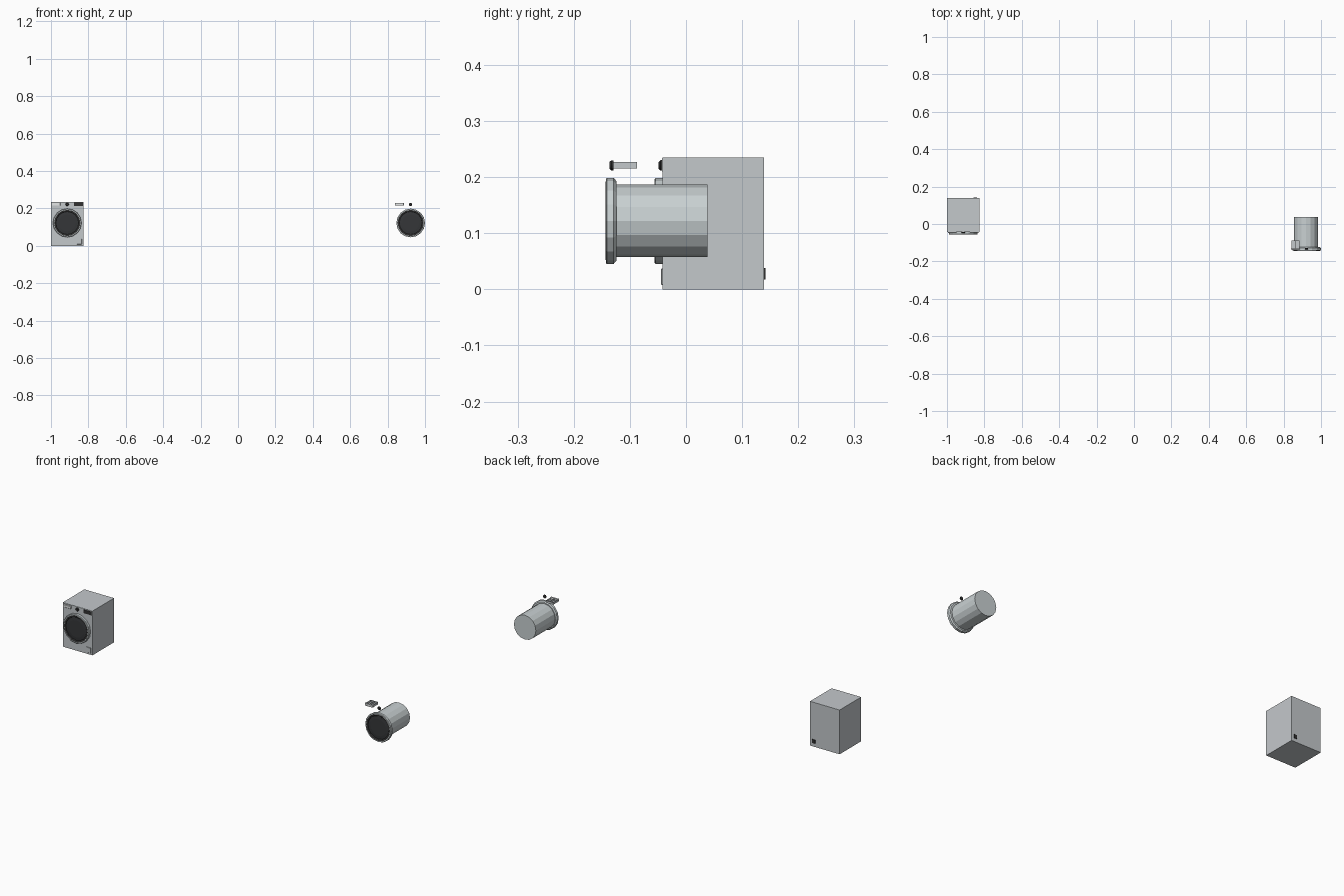
import bpy, bmesh, math

if "Cube" in bpy.data.objects:
    bpy.data.objects.remove(bpy.data.objects["Cube"])


def material(name, rgb):
    m = bpy.data.materials.new(name)
    m.diffuse_color = (*rgb, 1)
    m.use_nodes = True
    m.node_tree.nodes["Principled BSDF"].inputs["Base Color"].default_value = m.diffuse_color
    return m


BODY = material("light_grey_body", (0.55, 0.58, 0.60))
STEEL = material("pale_steel", (0.58, 0.63, 0.64))
WHITE = material("off_white", (0.78, 0.80, 0.80))
DARK = material("charcoal", (0.03, 0.03, 0.03))
GLASS = material("dark_glass", (0.035, 0.037, 0.04))


def finish(bm, name, mat):
    bmesh.ops.recalc_face_normals(bm, faces=bm.faces)
    me = bpy.data.meshes.new(name)
    bm.to_mesh(me)
    bm.free()
    me.materials.append(mat)
    ob = bpy.data.objects.new(name, me)
    bpy.context.collection.objects.link(ob)
    return ob


def box(name, mat, x0, x1, y0, y1, z0, z1, bevel=0.0):
    bm = bmesh.new()
    bmesh.ops.create_cube(bm, size=1)
    for v in bm.verts:
        v.co = (x1 if v.co.x > 0 else x0, y1 if v.co.y > 0 else y0, z1 if v.co.z > 0 else z0)
    ob = finish(bm, name, mat)
    if bevel:
        mod = ob.modifiers.new("bevel", "BEVEL")
        mod.width, mod.segments = bevel, 1
    return ob


def lathe(name, mat, x, z, profile, sides=16):
    """Turn (radius, y) points around an axis along y; radius 0 closes the end."""
    bm = bmesh.new()
    rings = []
    for r, y in profile:
        n = sides if r > 0 else 1
        rings.append([bm.verts.new((x + r * math.cos(2 * math.pi * i / sides), y,
                                    z + r * math.sin(2 * math.pi * i / sides))) for i in range(n)])
    for a, b in zip(rings, rings[1:]):
        for i in range(sides):
            j = (i + 1) % sides
            face = [a[i % len(a)], a[j % len(a)], b[j % len(b)], b[i % len(b)]]
            bm.faces.new(list(dict.fromkeys(face)))
    return finish(bm, name, mat)


def door(prefix, x, y):
    """Round door: pale rim, dark trim step, dark recessed window."""
    z = 0.122
    lathe(prefix + "door_rim", STEEL, x, z,
          [(0.066, y + 0.004), (0.068, y), (0.0745, y), (0.0767, y + 0.002),
           (0.0767, y + 0.014), (0.071, y + 0.019), (0, y + 0.019)])
    lathe(prefix + "door_trim", DARK, x, z,
          [(0.061, y + 0.003), (0.063, y + 0.001), (0.070, y - 0.0004), (0.070, y + 0.006)])
    lathe(prefix + "door_window", GLASS, x, z, [(0, y + 0.002), (0.045, y + 0.002), (0.064, y + 0.004)])


def dial(prefix, x, y):
    lathe(prefix + "dial", DARK, x, 0.221,
          [(0, y), (0.006, y), (0.009, y + 0.003), (0.009, y + 0.007), (0, y + 0.007)], 12)


# Cabinet
box("cabinet", BODY, -1.0, -0.826, -0.042, 0.139, 0, 0.235)
box("control_panel", BODY, -0.999, -0.827, -0.043, -0.041, 0.209, 0.234)
box("display", DARK, -0.876, -0.830, -0.045, -0.041, 0.212, 0.231)
box("filter_flap", BODY, -0.862, -0.835, -0.0445, -0.041, 0.008, 0.037, 0.001)
box("power_socket", DARK, -0.857, -0.840, 0.138, 0.1415, 0.018, 0.038)
door("closed_", -0.913, -0.056)
dial("closed_", -0.913, -0.049)
box("closed_drawer_front", WHITE, -0.995, -0.949, -0.048, -0.041, 0.215, 0.229, 0.0015)

# Separate door with drum
door("loose_", 0.9233, -0.143)
lathe("drum", STEEL, 0.920, 0.122, [(0, -0.125), (0.0645, -0.125), (0.0645, 0.038), (0, 0.038)])
dial("loose_", 0.922, -0.136)

# Separate open detergent drawer
box("drawer_front", WHITE, 0.839, 0.887, -0.136, -0.130, 0.215, 0.229, 0.0015)
box("drawer_floor", BODY, 0.841, 0.885, -0.130, -0.087, 0.2155, 0.2175)
for i, x in enumerate((0.841, 0.862, 0.883)):
    box(f"drawer_wall_{i}", BODY, x, x + 0.002, -0.130, -0.087, 0.2155, 0.227)
box("drawer_back", BODY, 0.841, 0.885, -0.089, -0.087, 0.2155, 0.227)
